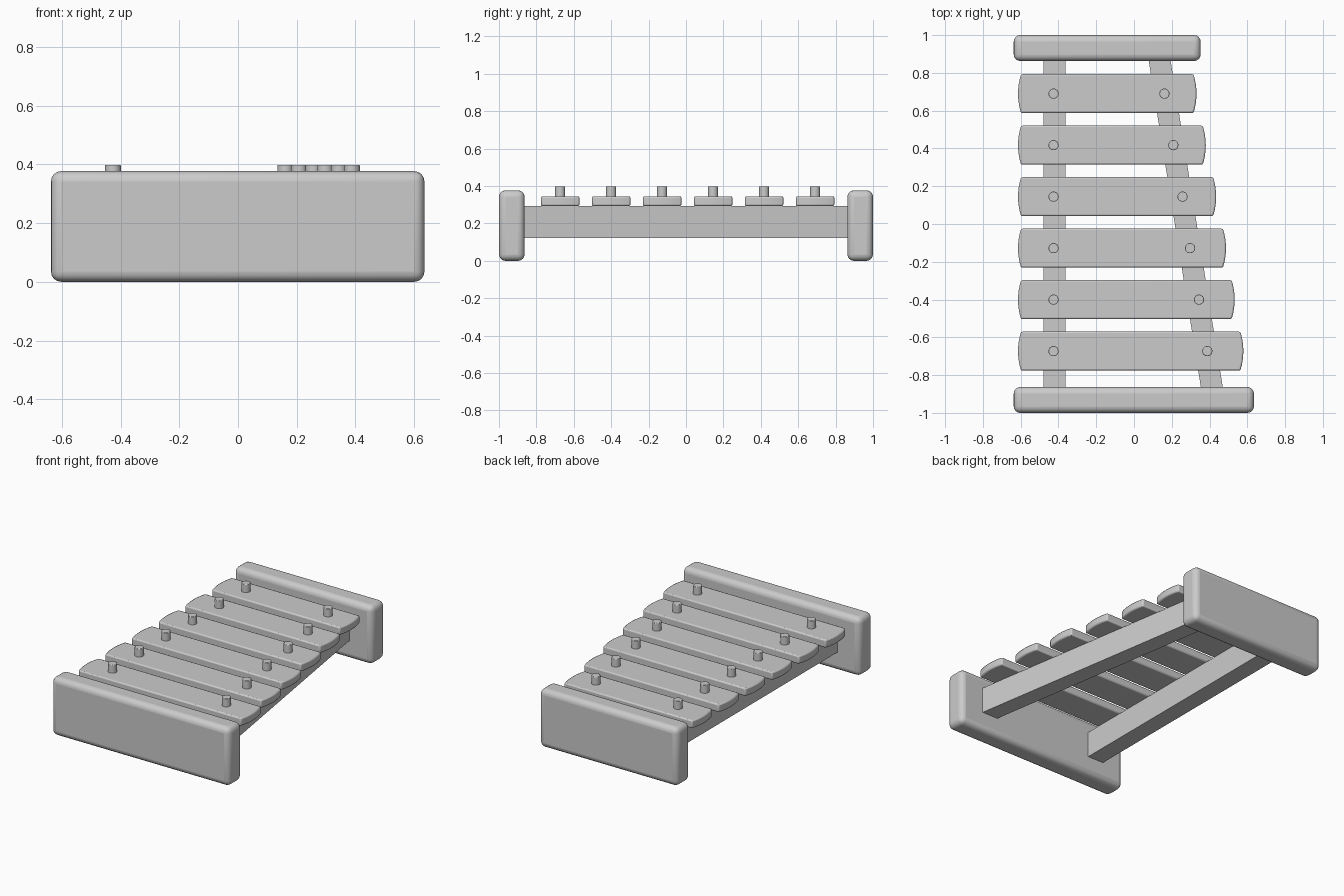
import bpy, bmesh, math

if "Cube" in bpy.data.objects:
    bpy.data.objects.remove(bpy.data.objects["Cube"])

def prism(name, outline, z0, z1, bevel=0.0, segments=2):
    """Extrude a plan outline from z0 to z1, with optional rounded edges."""
    bm = bmesh.new()
    face = bm.faces.new([bm.verts.new((x, y, z0)) for x, y in outline])
    ext = bmesh.ops.extrude_face_region(bm, geom=[face])
    for v in ext["geom"]:
        if isinstance(v, bmesh.types.BMVert):
            v.co.z = z1
    bmesh.ops.recalc_face_normals(bm, faces=bm.faces[:])
    mesh = bpy.data.meshes.new(name)
    bm.to_mesh(mesh)
    bm.free()
    ob = bpy.data.objects.new(name, mesh)
    bpy.context.collection.objects.link(ob)
    if bevel:
        mod = ob.modifiers.new("rounding", 'BEVEL')
        mod.width, mod.segments = bevel, segments
        mod.limit_method, mod.angle_limit = 'ANGLE', math.radians(40)
    smooth(ob, 40)
    return ob

def smooth(ob, angle):
    bpy.ops.object.select_all(action='DESELECT')
    ob.select_set(True)
    bpy.context.view_layer.objects.active = ob
    bpy.ops.object.shade_smooth_by_angle(angle=math.radians(angle))

def rect(x0, x1, y0, y1):
    return [(x0, y0), (x1, y0), (x1, y1), (x0, y1)]

# End blocks
prism("front_block", rect(-0.637, 0.635, -1.0, -0.863), 0, 0.377, 0.035, 4)
prism("back_block", rect(-0.637, 0.353, 0.863, 1.0), 0, 0.377, 0.035, 4)

# Rails under the bars, the right one slanting inwards to the back
for name, xf, xb in (("left_rail", -0.421, -0.421), ("right_rail", 0.413, 0.135)):
    w, y = 0.058, 0.87
    prism(name, [(xf - w, -y), (xf + w, -y), (xb + w, y), (xb - w, y)], 0.123, 0.292)

# Sound bars with gently bowed ends, each held by two pegs
def bar_outline(x0, x1, yc, half=0.103, bow=0.016, n=8):
    pts = []
    for xe, s in ((x1, 1), (x0, -1)):
        for i in range(n + 1):
            t = -1 + 2 * i / n
            pts.append((xe - s * bow * t * t, yc + s * half * t))
    return pts

def peg(name, x, y):
    bpy.ops.mesh.primitive_cylinder_add(vertices=24, radius=0.027, depth=0.1,
                                        location=(x, y, 0.348))
    ob = bpy.context.object
    ob.name = name
    mod = ob.modifiers.new("rounding", 'BEVEL')
    mod.width, mod.segments = 0.003, 2
    mod.limit_method = 'ANGLE'
    smooth(ob, 50)

right_ends = [0.579, 0.533, 0.487, 0.435, 0.380, 0.331]
right_pegs = [0.388, 0.344, 0.297, 0.257, 0.208, 0.161]
for i, (xe, xp) in enumerate(zip(right_ends, right_pegs), 1):
    y = -0.673 + 0.2726 * (i - 1)
    prism(f"sound_bar_{i}", bar_outline(-0.614, xe, y), 0.293, 0.345, 0.008)
    peg(f"left_peg_{i}", -0.426, y)
    peg(f"right_peg_{i}", xp, y)
